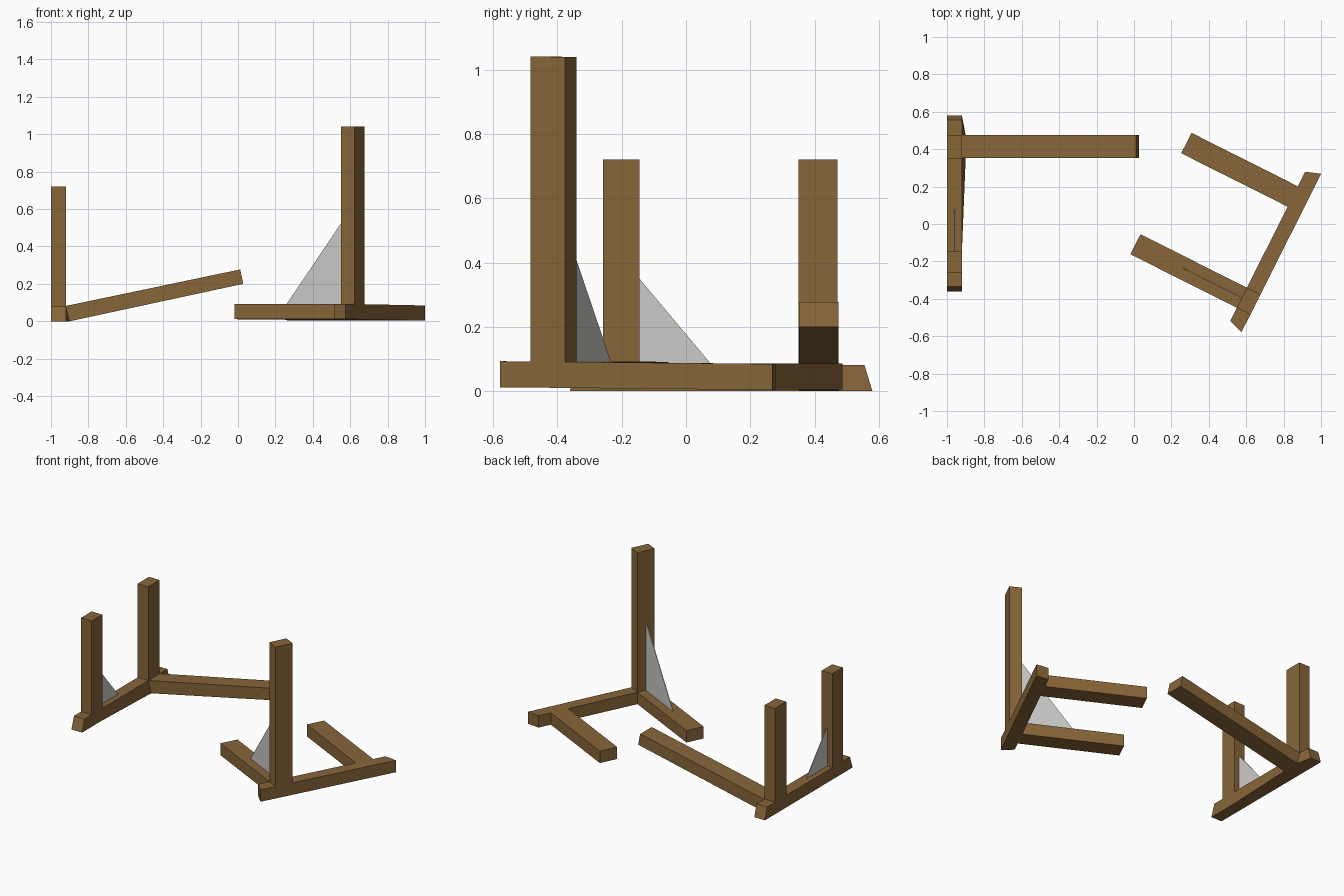
import bpy, bmesh
from mathutils import Matrix, Vector

if "Cube" in bpy.data.objects:
    bpy.data.objects.remove(bpy.data.objects["Cube"])


def material(name, rgb):
    m = bpy.data.materials.new(name)
    m.diffuse_color = (*rgb, 1)
    m.use_nodes = True
    m.node_tree.nodes["Principled BSDF"].inputs["Base Color"].default_value = m.diffuse_color
    return m


WOOD = material("brown wood", (0.245, 0.132, 0.041))
GREY = material("grey sheet", (0.60, 0.595, 0.585))


def loft(name, ring_a, ring_b, mat, frame=Matrix()):
    """Closed solid between two matching rings of points."""
    bm = bmesh.new()
    a = [bm.verts.new(frame @ Vector(p)) for p in ring_a]
    b = [bm.verts.new(frame @ Vector(p)) for p in ring_b]
    bm.faces.new(a)
    bm.faces.new(b)
    for i in range(len(a)):
        j = (i + 1) % len(a)
        bm.faces.new((a[i], a[j], b[j], b[i]))
    bmesh.ops.recalc_face_normals(bm, faces=bm.faces)
    mesh = bpy.data.meshes.new(name)
    bm.to_mesh(mesh)
    bm.free()
    mesh.materials.append(mat)
    ob = bpy.data.objects.new(name, mesh)
    bpy.context.collection.objects.link(ob)
    return ob


def box(name, x, y, z, mat, frame=Matrix()):
    ring = [(x[0], y[0]), (x[1], y[0]), (x[1], y[1]), (x[0], y[1])]
    return loft(name, [(*p, z[0]) for p in ring], [(*p, z[1]) for p in ring], mat, frame)


# --- Left frame: base rail with slanted ends, bulging where the long beam joins
low = [(-1, -.362), (-.92, -.362), (-.92, -.145), (-.9, .35), (-.9, .475), (-.92, .58), (-1, .58)]
high = [(-1, -.335), (-.92, -.335), (-.92, -.145), (-.92, .35), (-.92, .475), (-.92, .555), (-1, .555)]
loft("left_base_rail", [(*p, 0) for p in low], [(*p, .082) for p in high], WOOD)

# Two upright posts
for i, y in enumerate([(-.258, -.145), (.35, .472)]):
    box(f"left_post_{i + 1}", (-1, -.92), y, (.082, .72), WOOD)

# Long sloping beam
side = [(-.92, .082), (.012, .277), (.028, .2), (-.9, 0)]
loft("left_long_beam", [(x, .352, z) for x, z in side], [(x, .475, z) for x, z in side], WOOD)

# Triangular brace sheet on the first post
tri = [(-.145, .082), (.08, .082), (-.145, .35)]
loft("left_brace_sheet", [(-.962, *p) for p in tri], [(-.958, *p) for p in tri], GREY)

# --- Right frame: turned in plan; local x runs along the rail, local y inward
R = Matrix(((.449, -.893, 0, .575), (.893, .449, 0, -.578), (-.009, 0, 1, .012), (0, 0, 0, 1)))
rail = [(0, 0), (.948, 0), (.919, .081), (.026, .081)]
loft("right_base_rail", [(*p, 0) for p in rail], [(*p, .081) for p in rail], WOOD, R)

# Two arms lying flat
for i, x in enumerate([(.105, .225), (.71, .832)]):
    box(f"right_arm_{i + 1}", x, (.081, .718), (0, .081), WOOD, R)

# Tall post
box("right_tall_post", (.105, .225), (0, .081), (.081, 1.03), WOOD, R)

# Triangular brace sheet between post and arm
tri = [(.081, .081), (.435, .081), (.081, .55)]
loft("right_brace_sheet", [(.163, *p) for p in tri], [(.167, *p) for p in tri], GREY, R)
